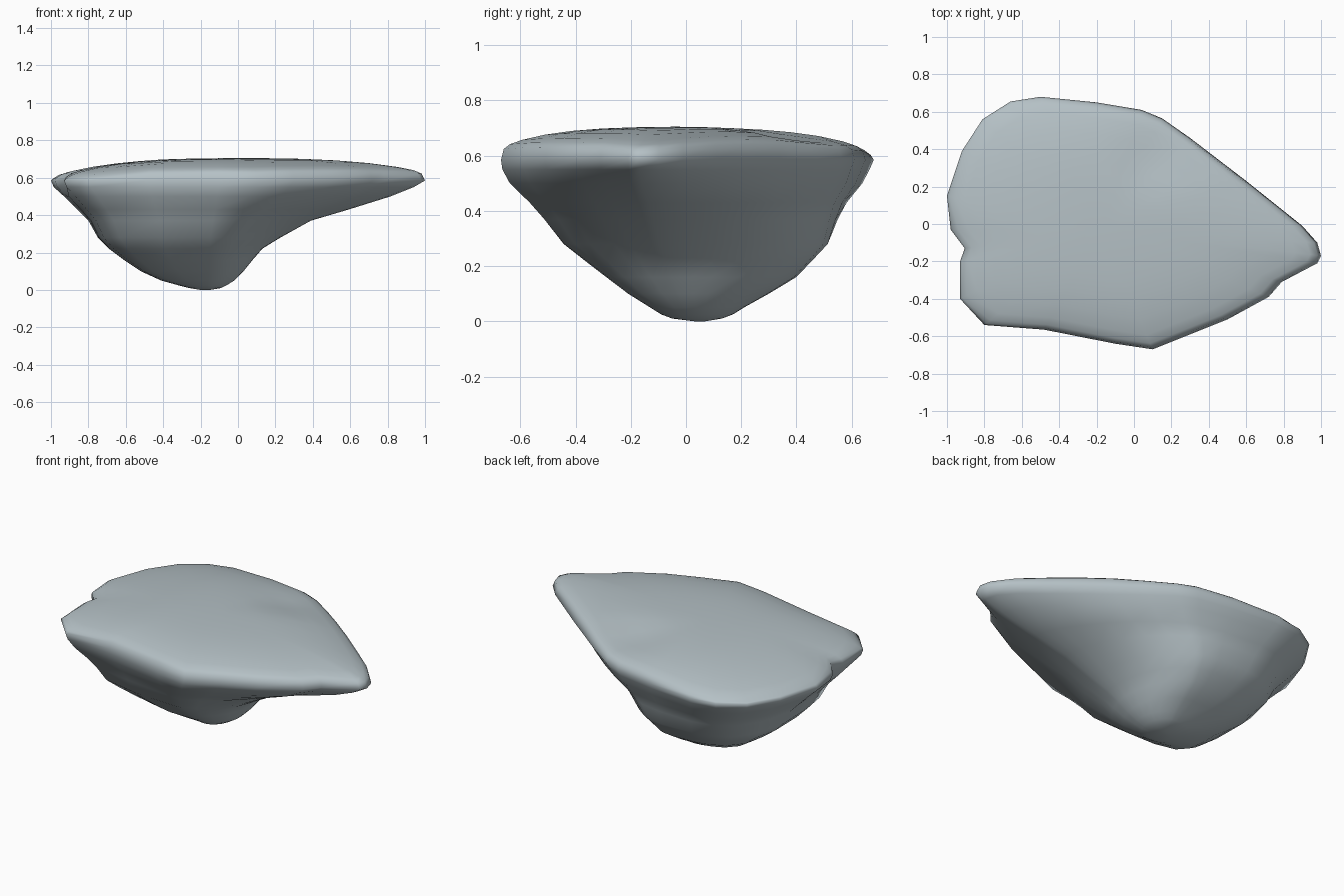
import bpy, bmesh, math

if "Cube" in bpy.data.objects:
    bpy.data.objects.remove(bpy.data.objects["Cube"])

# Plan outline of the rim, counter-clockwise from the pointed end
RIM = [(1.0, -.17), (.98, -.10), (.90, -.01), (.75, .11), (.6, .23), (.45, .345), (.3, .46),
       (.15, .565), (.04, .61), (-.2, .65), (-.5, .68), (-.66, .655), (-.81, .56), (-.92, .39),
       (-1.0, .15), (-.98, -.03), (-.905, -.13), (-.93, -.20), (-.93, -.40), (-.80, -.54),
       (-.48, -.565), (-.1, -.64), (.1, -.67), (.3, -.59), (.5, -.51), (.72, -.39), (.79, -.31),
       (.98, -.21)]
CX, CY = -.17, .05

# Underside slices: height, x min, x max, y min, y max, roundness
SLICES = [(.0, -.20, -.15, .03, .07, 1), (.01, -.26, -.09, -.05, .13, 1),
          (.025, -.32, -.06, -.09, .17, 1), (.05, -.41, -.02, -.13, .21, 1),
          (.10, -.52, .03, -.21, .30, 1), (.16, -.61, .08, -.29, .40, .95),
          (.22, -.69, .135, -.37, .46, .85), (.28, -.75, .235, -.45, .52, .7),
          (.37, -.80, .40, -.52, .555, .45), (.43, -.86, .60, -.57, .585, .25),
          (.50, -.93, .82, -.64, .64, .1), (.55, -.985, .94, -.665, .665, 0),
          (.585, -1, 1, -.67, .68, 0)]


def slice_point(p, z, x0, x1, y0, y1, r):
    # the notch on the left only cuts the upper part
    px = -.97 if z < .53 and -.25 < p[1] < -.1 and p[0] < -.8 else p[0]
    u = (px - CX) / ((1 - CX) if px > CX else (CX + 1))
    v = (p[1] - CY) / ((.68 - CY) if p[1] > CY else (CY + .67))
    # full corners on the blunt left end, plain ellipse on the right
    e = 2 if u > 0 else (4.2 if v < 0 else 2.9)
    if z < .1:
        e = 2 + (e - 2) * z / .1
    n = (abs(u) ** e + abs(v) ** e) ** (1 / e)
    u, v = u * (1 - r) + r * u / n, v * (1 - r) + r * v / n
    return (CX + u * ((x1 - CX) if u > 0 else (CX - x0)),
            CY + v * ((y1 - CY) if v > 0 else (CY - y0)))


def top_height(x, y, drop):
    # gentle dome with a scooped patch toward the back right edge
    z = .705 - .04 * (x - .02) ** 2 - .09 * (y + .03) ** 2 - .035 * max(0, -x - .4)
    z -= .03 * math.exp(-((x - .1) ** 2 + (y - .36) ** 2) / .025)
    return z - drop


bm = bmesh.new()
rings = []
for z, x0, x1, y0, y1, r in SLICES:
    ring = []
    for p in RIM:
        x, y = slice_point(p, z, x0, x1, y0, y1, r)
        ring.append(bm.verts.new((x, y, z)))
    rings.append(ring)

# Rounded lip and top surface
for s, drop in ((.985, .045), (.95, .03), (.88, .019), (.75, .008), (.6, .002), (.45, 0),
                (.3, 0), (.12, 0)):
    ring = []
    for px, py in RIM:
        x, y = CX + (px - CX) * s, (py + .03) * s - .03
        ring.append(bm.verts.new((x, y, top_height(x, y, drop))))
    rings.append(ring)

n = len(RIM)
for a, b in zip(rings, rings[1:]):
    for i in range(n):
        j = (i + 1) % n
        bm.faces.new((a[i], a[j], b[j], b[i]))
bm.faces.new(rings[0][::-1])
bm.faces.new(rings[-1])
bmesh.ops.recalc_face_normals(bm, faces=bm.faces)

mesh = bpy.data.meshes.new("flat_topped_rock")
bm.to_mesh(mesh)
bm.free()
rock = bpy.data.objects.new("flat_topped_rock", mesh)
bpy.context.collection.objects.link(rock)

# Stone colour and smooth shading
stone = bpy.data.materials.new("blue_grey_stone")
stone.diffuse_color = (.46, .53, .56, 1)
stone.use_nodes = True
stone.node_tree.nodes["Principled BSDF"].inputs["Base Color"].default_value = stone.diffuse_color
mesh.materials.append(stone)
for f in mesh.polygons:
    f.use_smooth = True
